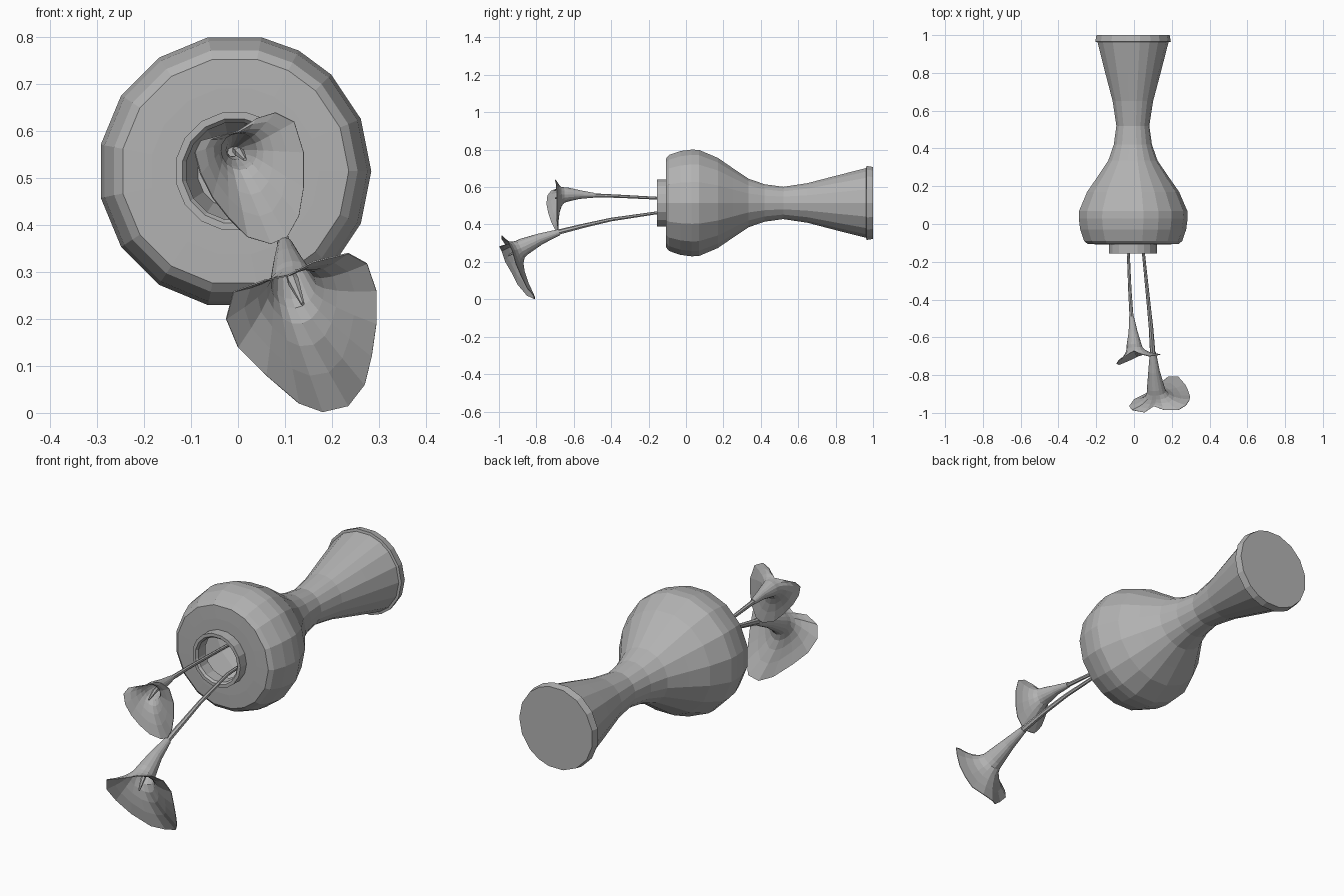
import bpy, bmesh, math
from mathutils import Vector

grey = bpy.data.materials.new("plain_grey")
grey.diffuse_color = (0.45, 0.45, 0.45, 1)


def loft(name, rings, cap_start=True, cap_end=True, thickness=0):
    """Skin a list of equally sized closed rings of points."""
    bm = bmesh.new()
    rows = [[bm.verts.new(p) for p in ring] for ring in rings]
    n = len(rows[0])
    for a, b in zip(rows, rows[1:]):
        for i in range(n):
            j = (i + 1) % n
            bm.faces.new((a[i], a[j], b[j], b[i]))
    if cap_start:
        bm.faces.new(rows[0][::-1])
    if cap_end:
        bm.faces.new(rows[-1])
    bmesh.ops.recalc_face_normals(bm, faces=bm.faces)
    me = bpy.data.meshes.new(name)
    bm.to_mesh(me)
    bm.free()
    me.materials.append(grey)
    ob = bpy.data.objects.new(name, me)
    bpy.context.collection.objects.link(ob)
    if thickness:
        mod = ob.modifiers.new("thickness", "SOLIDIFY")
        mod.thickness = thickness
        mod.offset = 0
    return ob


def ring(centre, axis, radius, n):
    """Circle around an axis, starting at the top and going towards +x."""
    axis = Vector(axis).normalized()
    right = (Vector((1, 0, 0)) - axis * axis.x).normalized()
    up = axis.cross(right)
    if up.z < 0:
        up = -up
    return [Vector(centre) + radius * (right * math.sin(2 * math.pi * i / n)
            + up * math.cos(2 * math.pi * i / n)) for i in range(n)]


def tube_rings(path, n):
    """Rings along a path of (x, y, z, radius)."""
    pts = [Vector(p[:3]) for p in path]
    out = []
    for i, p in enumerate(path):
        axis = pts[min(i + 1, len(pts) - 1)] - pts[max(i - 1, 0)]
        out.append(ring(pts[i], axis, p[3], n))
    return out


# Vase: lathe lying along y, foot at the back, mouth at the front
angles = [0, 22.5, 45, 62] + [78.75 + 22.5 * k for k in range(10)] + [298, 315, 337.5]
profile = [  # (y, radius), foot -> outside -> lip -> inside
    (1.0, 0.196), (0.965, 0.202), (0.963, 0.190), (0.80, 0.148), (0.65, 0.108),
    (0.52, 0.088), (0.42, 0.102), (0.335, 0.132), (0.25, 0.190), (0.17, 0.246),
    (0.07, 0.289), (0.03, 0.291), (-0.03, 0.283), (-0.09, 0.262), (-0.106, 0.243),
    (-0.108, 0.18), (-0.108, 0.128), (-0.155, 0.128), (-0.155, 0.113),
    (-0.145, 0.105), (-0.09, 0.105), (-0.07, 0.23), (0.04, 0.268), (0.16, 0.23),
    (0.33, 0.112), (0.42, 0.08)]
loft("vase", [[(-0.007 + r * math.cos(math.radians(a)), y,
                0.515 + r * math.sin(math.radians(a))) for a in angles]
              for y, r in profile])


def flower(tag, stem, throat, rim, reach, spadix):
    # Stem running into the vase
    loft("stem_" + tag, tube_rings(stem, 7))
    # Funnel, then a curved flare out to the wavy rim
    rings = tube_rings(throat, len(rim))
    axis = (Vector(throat[-1][:3]) - Vector(throat[-2][:3])).normalized()
    base = rings[-1]
    for t in (0.2, 0.4, 0.6, 0.8, 1.0):
        rings.append([(1 - t) ** 2 * p + 2 * t * (1 - t) * (p + axis * reach)
                      + t * t * Vector(q) for p, q in zip(base, rim)])
    loft("petal_" + tag, rings, False, False, 0.003)
    # Spadix in the throat
    loft("spadix_" + tag, tube_rings(spadix, 6))


flower(
    "upper",
    [(-0.04, 0.3, 0.52, 0.008), (-0.03, -0.155, 0.54, 0.008),
     (-0.022, -0.35, 0.55, 0.009), (-0.012, -0.51, 0.556, 0.011)],
    [(-0.013, -0.49, 0.556, 0.011), (-0.005, -0.57, 0.56, 0.022),
     (0.0, -0.635, 0.56, 0.037)],
    [(0.0, -0.67, 0.60), (0.04, -0.69, 0.628), (0.08, -0.70, 0.64),
     (0.12, -0.695, 0.62), (0.14, -0.69, 0.555), (0.14, -0.69, 0.48),
     (0.13, -0.69, 0.42), (0.105, -0.685, 0.375), (0.07, -0.685, 0.36),
     (0.02, -0.70, 0.375), (-0.02, -0.72, 0.415), (-0.055, -0.735, 0.46),
     (-0.08, -0.745, 0.51), (-0.092, -0.74, 0.555), (-0.08, -0.72, 0.58),
     (-0.035, -0.69, 0.592)],
    0.05,
    [(-0.005, -0.57, 0.56, 0.008), (0.003, -0.64, 0.555, 0.011),
     (0.015, -0.70, 0.54, 0.004)])

flower(
    "lower",
    [(0.03, 0.3, 0.47, 0.008), (0.05, -0.155, 0.462, 0.008),
     (0.075, -0.40, 0.426, 0.010), (0.09, -0.55, 0.392, 0.012),
     (0.10, -0.70, 0.354, 0.015)],
    [(0.10, -0.68, 0.358, 0.015), (0.106, -0.78, 0.322, 0.029),
     (0.115, -0.865, 0.282, 0.045)],
    [(0.105, -0.965, 0.292), (0.16, -0.985, 0.322), (0.235, -0.985, 0.34),
     (0.275, -0.96, 0.318), (0.295, -0.93, 0.26), (0.295, -0.91, 0.19),
     (0.285, -0.88, 0.12), (0.27, -0.85, 0.06), (0.235, -0.81, 0.015),
     (0.18, -0.81, 0.002), (0.13, -0.85, 0.02), (0.06, -0.90, 0.08),
     (0.0, -0.93, 0.14), (-0.025, -0.965, 0.20), (-0.01, -0.985, 0.258),
     (0.055, -0.998, 0.282)],
    0.07,
    [(0.106, -0.80, 0.315, 0.009), (0.118, -0.88, 0.28, 0.013),
     (0.138, -0.95, 0.232, 0.004)])
